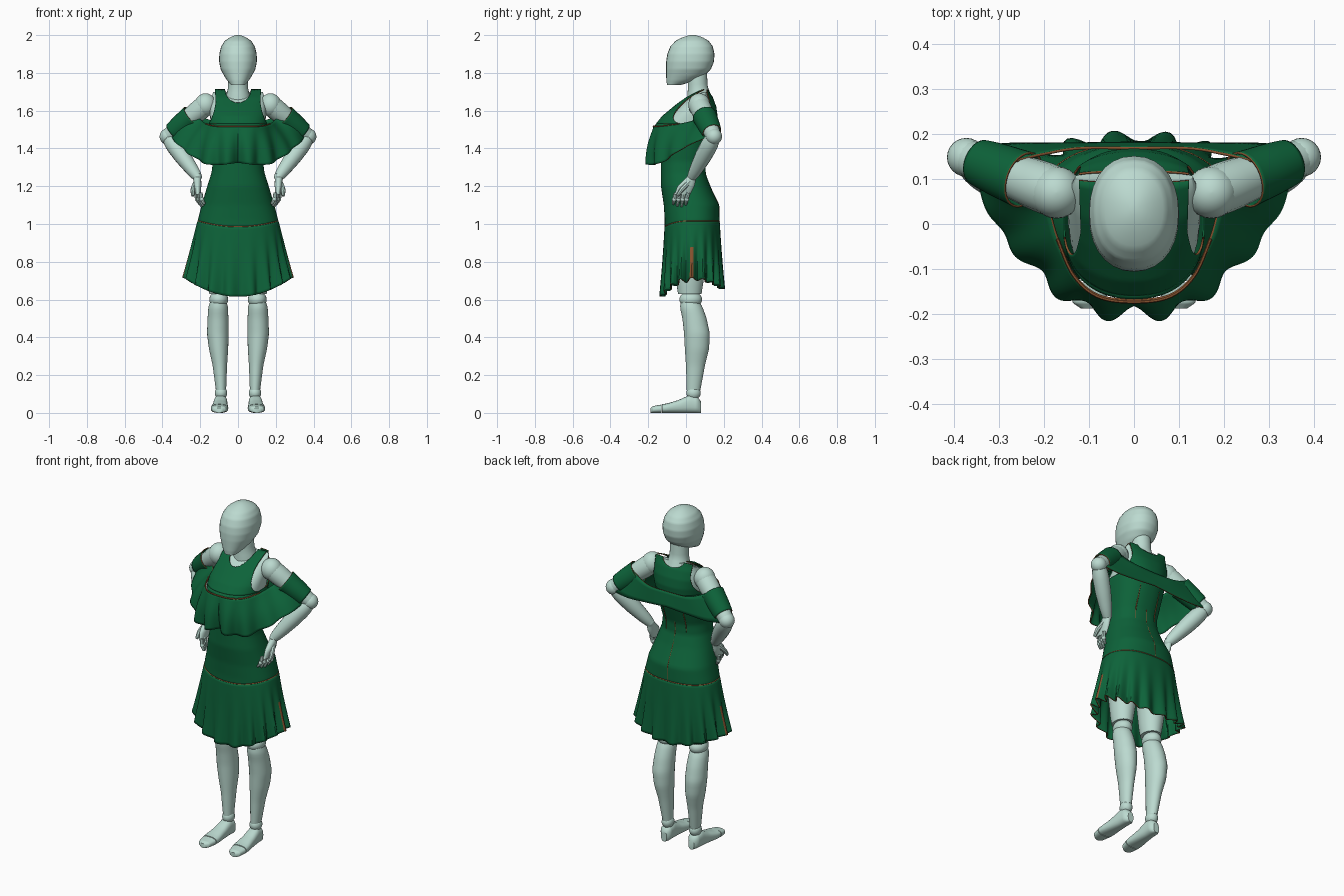
import bpy, bmesh, math
from mathutils import Vector as V

if "Cube" in bpy.data.objects:
    bpy.data.objects.remove(bpy.data.objects["Cube"])


def material(name, rgb):
    m = bpy.data.materials.new(name)
    m.diffuse_color = (*rgb, 1)
    m.use_nodes = True
    m.node_tree.nodes["Principled BSDF"].inputs["Base Color"].default_value = m.diffuse_color
    return m


SKIN = material("pale mint", (0.50, 0.70, 0.63))
GREEN = material("dark green", (0.004, 0.125, 0.042))
BROWN = material("brown trim", (0.24, 0.085, 0.028))


def grid(name, f, nu, nv, mats, wrap=False, cap=False, mirror=False, thick=0, rule=None):
    """Surface from f(u, v); thick cloth gets a rim in the second material."""
    bm = bmesh.new()
    n = nu if wrap else nu + 1
    rows = [[bm.verts.new(f(i / nu, j / nv)) for i in range(n)] for j in range(nv + 1)]
    for j in range(nv):
        for i in range(nu):
            k = (i + 1) % n
            face = bm.faces.new((rows[j][i], rows[j][k], rows[j + 1][k], rows[j + 1][i]))
            if rule:
                face.material_index = rule((i + .5) / nu, (j + .5) / nv)
    if cap:
        bm.faces.new(rows[0])
        bm.faces.new(rows[-1])
    bmesh.ops.recalc_face_normals(bm, faces=bm.faces)
    me = bpy.data.meshes.new(name)
    bm.to_mesh(me)
    bm.free()
    for m in mats:
        me.materials.append(m)
    ob = bpy.data.objects.new(name, me)
    bpy.context.collection.objects.link(ob)
    if mirror:
        mod = ob.modifiers.new("mirror", 'MIRROR')
        mod.merge_threshold = 0.0005
    if thick:
        mod = ob.modifiers.new("cloth", 'SOLIDIFY')
        mod.thickness, mod.offset, mod.material_offset_rim = thick, 0, 1
    return ob


def at(table, k):
    """Linear lookup in rows (key, values...)."""
    k = min(max(k, table[0][0]), table[-1][0])
    for a, b in zip(table, table[1:]):
        if k <= b[0]:
            t = (k - a[0]) / (b[0] - a[0])
            return [p + (q - p) * t for p, q in zip(a[1:], b[1:])]


def along(pts, t):
    """Smooth path through points."""
    n = len(pts) - 1
    i = min(int(t * n), n - 1)
    f = t * n - i
    a, b, c, d = [V(pts[min(max(k, 0), n)]) for k in (i - 1, i, i + 1, i + 2)]
    return (b * 2 + (c - a) * f + (a * 2 - b * 5 + c * 4 - d) * f * f
            + (b * 3 - a - c * 3 + d) * f ** 3) / 2


def tube(name, pts, radii, mat, ref=(0, 0, 1), nu=16, nv=10, cap=True, **kw):
    def f(u, v):
        t = along(pts, min(v + .01, 1)) - along(pts, max(v - .01, 0))
        s = t.cross(V(ref)).normalized()
        up = s.cross(t).normalized()
        k = v * (len(radii) - 1)
        i = min(int(k), len(radii) - 2)
        r = radii[i] + (radii[i + 1] - radii[i]) * (k - i)
        a = u * math.tau
        return along(pts, v) + (s * math.cos(a) + up * math.sin(a)) * r
    return grid(name, f, nu, nv, mat, True, cap, **kw)


def oval(u, n=2.0):
    a = u * math.tau
    c, s = math.cos(a), math.sin(a)
    return math.copysign(abs(c) ** (2 / n), c), math.copysign(abs(s) ** (2 / n), s)


def stack(name, table, mirror=True, nv=24, n=2.0):
    """Oval rings in rows (z, cx, cy, rx, ry)."""
    def f(u, v):
        z = table[0][0] + (table[-1][0] - table[0][0]) * v
        cx, cy, rx, ry = at(table, z)
        c, s = oval(u, n)
        return (cx + rx * c, cy + ry * s, z)
    return grid(name, f, 28, nv, [SKIN], True, True, mirror)


def ball(name, c, r):
    def f(u, v):
        a, b = u * math.tau, (v * .98 + .01) * math.pi
        return (c[0] + r[0] * math.cos(a) * math.sin(b), c[1] + r[1] * math.sin(a) * math.sin(b),
                c[2] - r[2] * math.cos(b))
    return grid(name, f, 24, 14, [SKIN], True, True, True)


# Head and neck
HEAD = [(1.735, -.1, -.03, .036), (1.76, -.104, .05, .058), (1.785, -.105, .098, .074),
        (1.82, -.106, .132, .092), (1.86, -.105, .148, .1), (1.9, -.099, .151, .099),
        (1.94, -.083, .142, .089), (1.97, -.055, .12, .07), (1.99, -.015, .085, .04), (2.0, .02, .05, .012)]
stack("head", [(z, 0, (f + b) / 2, w, (b - f) / 2) for z, f, b, w in HEAD], False, 40, 2.2)
tube("neck", [(0, .075, 1.64), (0, .063, 1.72), (0, .06, 1.82)], [.075, .053, .05], [SKIN], (1, 0, 0), 24)

# Body outline rows: z, half width, front y, back y
BODY = [(.97, .214, -.11, .172), (1.02, .21, -.11, .175), (1.1, .19, -.115, .172), (1.2, .16, -.13, .125),
        (1.27, .138, -.13, .1), (1.33, .13, -.13, .1), (1.42, .14, -.14, .13), (1.52, .155, -.165, .16),
        (1.57, .158, -.125, .165), (1.62, .16, -.065, .158), (1.67, .155, 0, .14), (1.7, .145, .06, .122),
        (1.715, .14, .1, .115)]


def body(u, z, k=1.0, lift=0):
    w, f, b = at(BODY, z + lift)
    c, s = oval(u, 2.3)
    return V((w * c * k, (f + b) / 2 + (b - f) / 2 * s * k, z))


def body_y(x, z, side):
    w, f, b = at(BODY, z)
    h = (1 - min(abs(x / w), 1) ** 2.3) ** (1 / 2.3)
    return (f + b) / 2 + side * (b - f) / 2 * h


grid("torso", lambda u, v: body(u, .9 + .8 * v, .93, .012), 48, 40, [SKIN], True, True)

# Legs and feet
stack("thigh", [(.63, .1, .02, .052, .062), (.68, .1, .02, .06, .07), (.8, .1, .025, .075, .085),
                (.95, .1, .03, .085, .1)])
ball("knee", (.102, .025, .6), (.05, .06, .045))
stack("shin", [(.12, .09, .04, .027, .036), (.25, .096, .05, .038, .05), (.34, .103, .058, .051, .064),
               (.42, .107, .058, .057, .068), (.5, .106, .045, .055, .064), (.56, .105, .028, .052, .06),
               (.585, .104, .022, .044, .05)])
ball("ankle", (.09, .04, .105), (.033, .038, .036))


def foot(name, table):
    def f(u, v):
        y = table[0][0] + (table[-1][0] - table[0][0]) * v
        w, h = at(table, y)
        c, s = oval(u, 2.6)
        return (.093 - y * .04 + w * c, y, h / 2 + h / 2 * s)
    grid(name, f, 24, 20, [SKIN], True, True, True)


foot("foot", [(-.126, .045, .046), (-.1, .046, .05), (-.04, .04, .068), (.02, .036, .095), (.06, .034, .085),
              (.08, .018, .06)])
foot("toes", [(-.187, .018, .026), (-.175, .036, .036), (-.13, .045, .044)])

# Arms, hands on hips
SHOULDER, ELBOW, WRIST = V((.172, .07, 1.63)), V((.372, .148, 1.463)), V((.215, .032, 1.25))
ball("shoulder", SHOULDER, (.058, .058, .062))
tube("upper_arm", [SHOULDER, ELBOW], [.056, .057, .05, .045, .04], [SKIN], mirror=True)
ball("elbow", ELBOW, (.043, .043, .043))
tube("forearm", [ELBOW, WRIST], [.034, .046, .044, .036, .026], [SKIN], mirror=True)
ball("wrist", WRIST, (.024, .026, .024))
stack("palm", [(1.155, .211, -.02, .013, .042), (1.2, .214, 0, .02, .045), (1.25, .215, .03, .02, .026)], nv=8)
for k in range(4):
    y, x = .012 - .022 * k, .222 - .008 * k
    tube("finger", [(x, y, 1.165), (x - .006, y - .008, 1.13), (x - .022, y - .014, 1.088 + .01 * abs(k - 1.3))],
         [.010, .011, .009, .006], [SKIN], (1, 0, 0), 8, 6, mirror=True)
    ball("knuckle", (x - .006, y - .008, 1.13), (.012, .012, .012))
tube("thumb", [(.222, .02, 1.225), (.238, -.02, 1.185), (.24, -.045, 1.15)], [.013, .013, .008], [SKIN],
     (1, 0, 0), 8, 6, mirror=True)

# Dress: bodice below the armholes
CLOTH = [GREEN, BROWN]


def hip(p):
    return .985 + .03 * (p.x / .21) ** 2 if p.y < .03 else 1.015


def bodice(u, v):
    lo = hip(body(u, 1.0)) - .004
    return body(u, lo + (1.53 - lo) * v)


grid("bodice", bodice, 96, 40, [GREEN], True, thick=.005)
OUTER = [(1.53, .154), (1.55, .142), (1.59, .127), (1.64, .117), (1.715, .122)]


# Dress: front and back yokes with scooped neck and shoulder straps
def yoke(side, scoop):
    def f(u, v):
        q = min(u * .12 / .068, 1)
        top = scoop + (1.712 - scoop) * (1 - math.sqrt(1 - q * q))
        z = 1.53 + (top - 1.53) * v
        x = u * at(OUTER, z)[0]
        return (x, body_y(x, z, side), z)
    return f


grid("front_yoke", yoke(-1, 1.64), 40, 24, CLOTH, mirror=True, thick=.005)
grid("back_yoke", yoke(1, 1.675), 40, 24, CLOTH, mirror=True, thick=.005)


# Flared skirt with folds, dipping hem and brown side seams
def skirt(u, v):
    p = body(u, 1.0)
    top = hip(p)
    p = body(u, top)
    c, s = oval(u, 2.2)
    fold = 1 + v * (.085 * math.cos(18 * u * math.tau + .8 * s) - .01)
    e = V((.272 * c * fold, .03 + (.158 if s < 0 else .163) * s * fold, 0))
    k = min(abs(e.x) / .285, 1) ** 2
    hem = .615 + .1 * k if s < 0 else .655 + .06 * k
    w = v ** .85
    return (p.x + (e.x - p.x) * w, p.y + (e.y - p.y) * w, top + (hem - top) * v)


grid("skirt", skirt, 180, 24, CLOTH, True, thick=.007,
     rule=lambda u, v: int(min(abs(u - .5), u, 1 - u) < .0025 + .006 * max(v - .4, 0)))
tube("hip_seam", [skirt(i / 64, 0) for i in range(65)], [.0045, .0045], [BROWN], nu=6, nv=128)

# Front ruffle draped from bust to sleeves
TOP = [(0, -.17, 1.517), (.08, -.158, 1.517), (.135, -.11, 1.52), (.17, -.03, 1.53), (.195, .045, 1.55),
       (.235, .055, 1.585)]
HEM = [(0, -.185, 1.325), (.09, -.19, 1.313), (.175, -.14, 1.32), (.25, -.07, 1.365), (.312, .01, 1.415),
       (.35, .105, 1.455)]


def ruffle(u, v):
    p = along(TOP, u).lerp(along(HEM, u), v)
    wave = v * (1 - u) * math.cos(math.pi + u * 6.5 * math.tau * .62)
    out = V((p.x, p.y - .1, 0)).normalized()
    p += out * (.024 * wave + .012 * math.sin(math.pi * v))
    p.x *= min(1, u * 20)
    return p


grid("front_ruffle", ruffle, 80, 14, CLOTH, mirror=True, thick=.006)
tube("ruffle_seam", [(s * p[0], p[1] - .003, p[2]) for s, ps in ((-1, TOP[3:0:-1]), (1, TOP[:4])) for p in ps],
     [.004, .004], [BROWN], nu=6, nv=40)

# Sleeve bands and the back band joining them
tube("sleeve", [SHOULDER.lerp(ELBOW, .36), SHOULDER.lerp(ELBOW, .86)], [.062, .057, .049], CLOTH, nu=28,
     cap=False, mirror=True, thick=.005)
BACK_TOP = [(0, .168, 1.54), (.12, .168, 1.545), (.2, .155, 1.57), (.262, .14, 1.605)]
BACK_HEM = [(0, .18, 1.455), (.14, .178, 1.445), (.26, .178, 1.44), (.345, .172, 1.45)]
grid("back_band", lambda u, v: along(BACK_TOP, u).lerp(along(BACK_HEM, u), v), 30, 6, CLOTH,
     mirror=True, thick=.006)

# Back dart seams and centre seam
tube("back_dart", [(.065, body_y(.065, z / 100, 1) + .002, z / 100) for z in range(127, 148, 4)],
     [.001, .0035, .001], [BROWN], (1, 0, 0), 6, mirror=True)
tube("centre_back_seam", [(0, body_y(0, z / 100, 1) + .001, z / 100) for z in range(102, 135, 4)],
     [.0025, .0025], [BROWN], (1, 0, 0), 6, 20)

# Smooth shading
bpy.ops.object.select_all(action='SELECT')
bpy.context.view_layer.objects.active = bpy.data.objects["head"]
bpy.ops.object.shade_smooth_by_angle(angle=math.radians(40))
